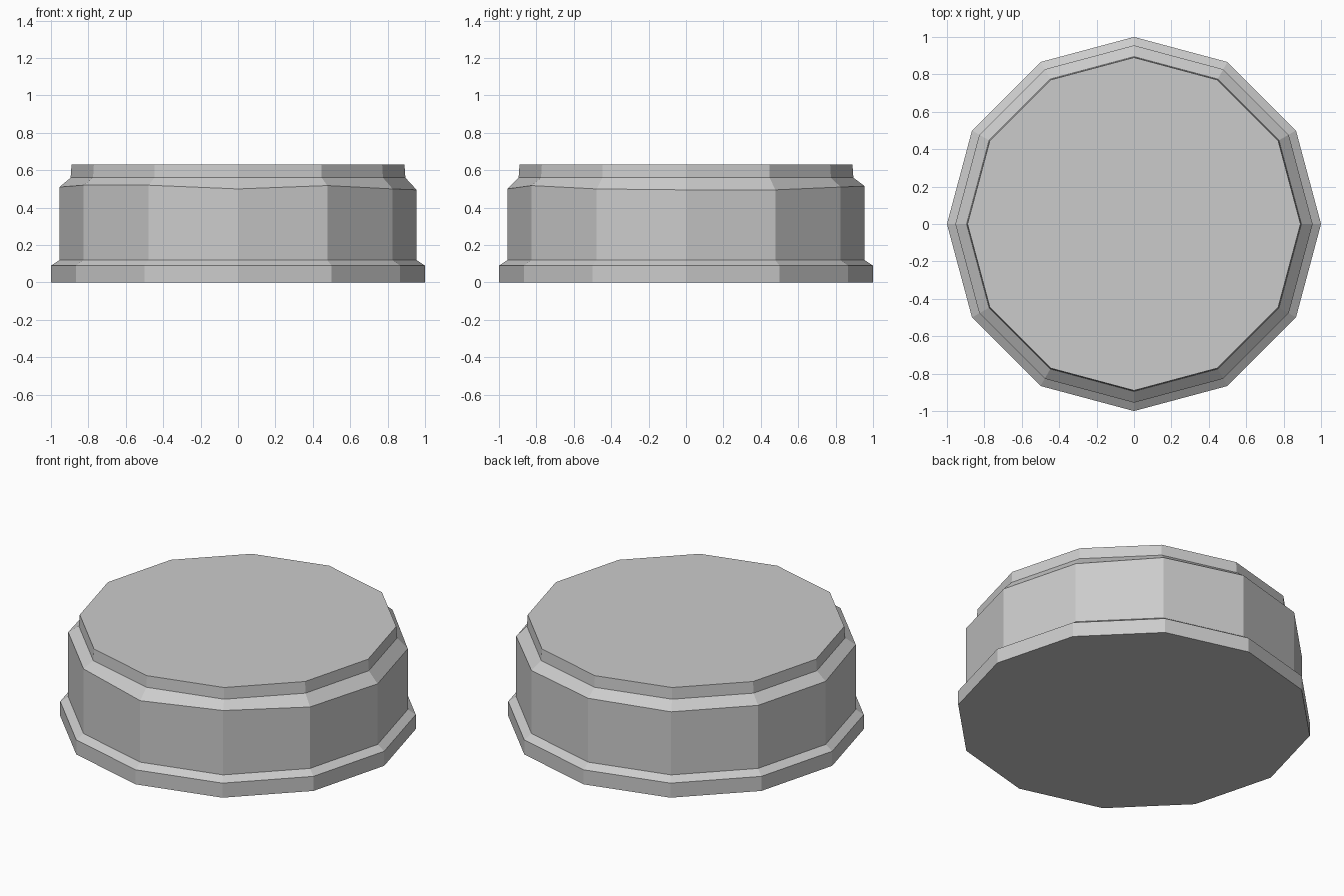
import bpy
import bmesh
from math import cos, sin, tau

SIDES = 12

cube = bpy.data.objects.get("Cube")
if cube:
    bpy.data.objects.remove(cube, do_unlink=True)

stone = bpy.data.materials.new("grey stone")
stone.use_nodes = True
grey = (0.6, 0.6, 0.6, 1)
stone.diffuse_color = grey
stone.node_tree.nodes["Principled BSDF"].inputs["Base Color"].default_value = grey

# Radius and height of each ring, from the foot to the cap
profile = [(1.0, 0.0), (1.0, 0.09), (0.955, 0.12),
           (0.955, 0.505), (0.895, 0.56), (0.89, 0.63)]
SHOULDER = 3
# Slightly uneven, hand-cut shoulder edge
unevenness = [-0.01, -0.01, 0.005, 0.01, 0.005, 0.005,
              0.005, 0.015, 0.015, -0.005, 0.013, -0.005]

bm = bmesh.new()
rings = []
for level, (radius, height) in enumerate(profile):
    ring = []
    for i in range(SIDES):
        angle = tau * i / SIDES
        z = height + (unevenness[i] if level == SHOULDER else 0)
        ring.append(bm.verts.new((radius * cos(angle), radius * sin(angle), z)))
    rings.append(ring)

# Walls between neighbouring rings
for low, high in zip(rings, rings[1:]):
    for i in range(SIDES):
        j = (i + 1) % SIDES
        bm.faces.new((low[i], low[j], high[j], high[i]))

# Flat underside and top
bm.faces.new(rings[0][::-1])
bm.faces.new(rings[-1])

mesh = bpy.data.meshes.new("round_plinth")
bm.to_mesh(mesh)
bm.free()
mesh.materials.append(stone)
plinth = bpy.data.objects.new("round_plinth", mesh)
bpy.context.collection.objects.link(plinth)
